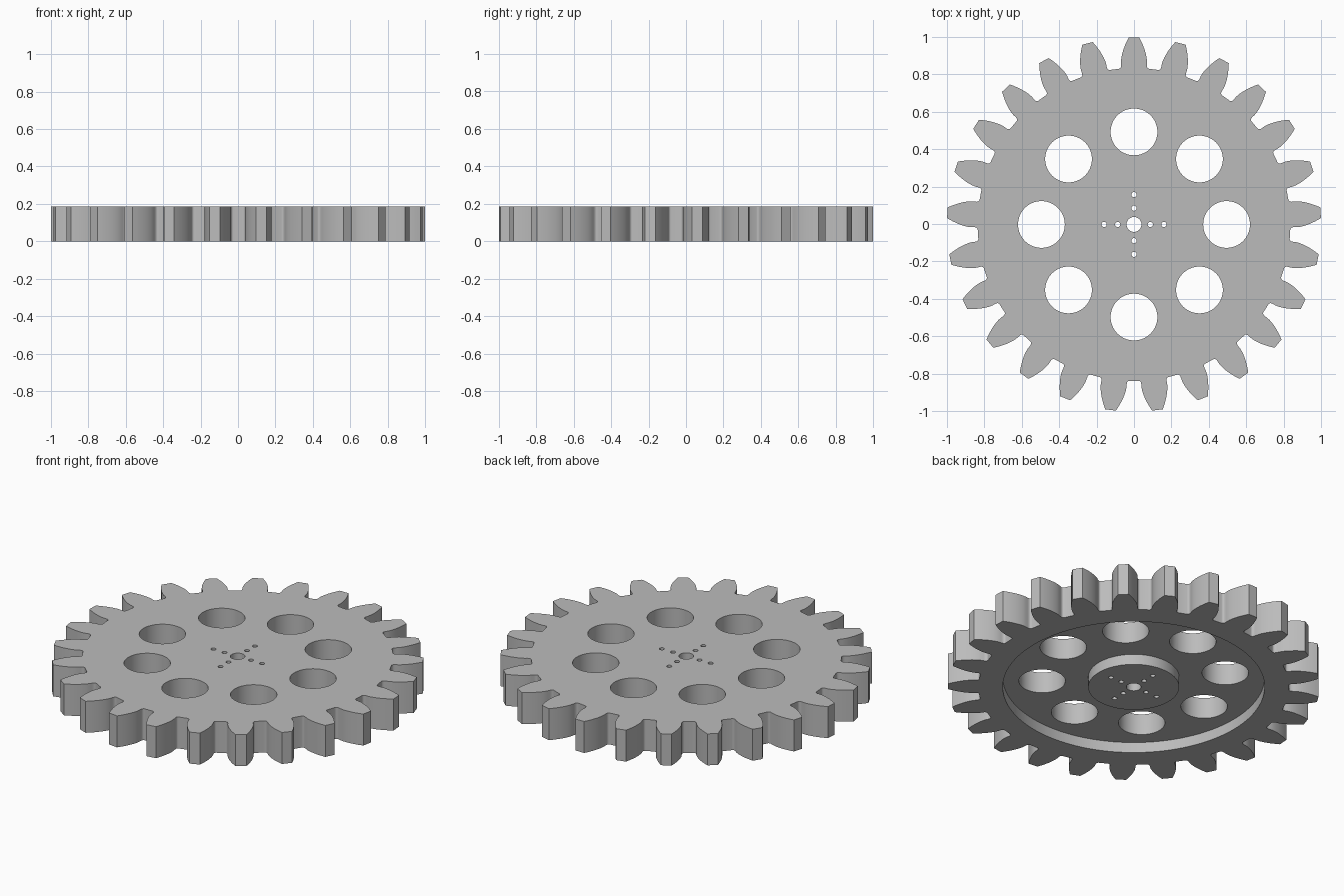
import bpy
import bmesh
from math import sin, cos, tan, acos, pi, radians

TEETH = 25
THICK = 0.187
RECESS = 0.062
TIP, ROOT, BASE = 1.0, 0.836, 0.87
OFFSET_Y = -0.0025      # odd tooth count: centres the bounding box

if "Cube" in bpy.data.objects:
    bpy.data.objects.remove(bpy.data.objects["Cube"])

steel = bpy.data.materials.new("plain grey")
steel.use_nodes = True
grey = (0.5, 0.5, 0.5, 1)
steel.diffuse_color = grey
steel.node_tree.nodes["Principled BSDF"].inputs["Base Color"].default_value = grey


def circle(radius, x=0, y=0, steps=64):
    return [(x + radius * cos(2 * pi * i / steps), y + radius * sin(2 * pi * i / steps))
            for i in range(steps)]


def prism(name, outlines, z0, z1):
    """Closed solids extruded upward from a list of outlines."""
    bm = bmesh.new()
    for pts in outlines:
        low = [bm.verts.new((x, y + OFFSET_Y, z0)) for x, y in pts]
        high = [bm.verts.new((x, y + OFFSET_Y, z1)) for x, y in pts]
        bm.faces.new(low[::-1])
        bm.faces.new(high)
        for i in range(len(pts)):
            j = (i + 1) % len(pts)
            bm.faces.new((low[i], low[j], high[j], high[i]))
    mesh = bpy.data.meshes.new(name)
    bm.to_mesh(mesh)
    bm.free()
    mesh.materials.append(steel)
    ob = bpy.data.objects.new(name, mesh)
    bpy.context.collection.objects.link(ob)
    return ob


def cut(target, cutter):
    mod = target.modifiers.new("cut", 'BOOLEAN')
    mod.operation = 'DIFFERENCE'
    mod.solver = 'EXACT'
    mod.object = cutter
    bpy.ops.object.select_all(action='DESELECT')
    bpy.context.view_layer.objects.active = target
    target.select_set(True)
    bpy.ops.object.modifier_apply(modifier=mod.name)
    bpy.data.objects.remove(cutter)


# Half tooth as (radius, half angle): root fillet, then involute flank
def involute(a):
    return tan(a) - a


half_base = pi / (2 * TEETH) + involute(radians(20)) + 0.002
half = []
p0, p1, p2 = (ROOT, 0.097), (ROOT, half_base), (0.858, half_base)
for i in range(6):
    t = i / 5
    half.append(tuple((1 - t) ** 2 * a + 2 * t * (1 - t) * b + t * t * c
                      for a, b, c in zip(p0, p1, p2)))
for i in range(9):
    r = BASE + (TIP - BASE) * i / 8
    half.append((r, half_base - involute(acos(min(1, BASE / r)))))

# Mirror each half tooth and repeat it around the rim
outline = []
for k in range(TEETH):
    mid = pi / 2 + 2 * pi * k / TEETH
    outline += [(r * cos(mid - a), r * sin(mid - a)) for r, a in half]
    outline += [(r * cos(mid + a), r * sin(mid + a)) for r, a in reversed(half)]

gear = prism("gear_wheel", [outline], 0, THICK)

# Ring-shaped recess underneath, leaving a hub level with the rim
recess = prism("recess_cutter", [circle(0.705, steps=128)], -0.1, RECESS)
hub = prism("hub_cutter", [circle(0.245, steps=96)], -0.2, 0.2)
cut(recess, hub)
cut(gear, recess)

# Round windows, axle hole and the cross of screw holes
holes = [circle(0.04, steps=32)]
for i in range(8):
    a = i * pi / 4
    holes.append(circle(0.125, 0.495 * cos(a), 0.495 * sin(a)))
for i in range(4):
    a = i * pi / 2
    for d in (0.087, 0.16):
        holes.append(circle(0.014, d * cos(a), d * sin(a), 20))
cut(gear, prism("hole_cutter", holes, -0.1, THICK + 0.1))

bpy.ops.object.select_all(action='DESELECT')
bpy.context.view_layer.objects.active = gear
gear.select_set(True)
bpy.ops.object.shade_smooth_by_angle(angle=radians(30))
